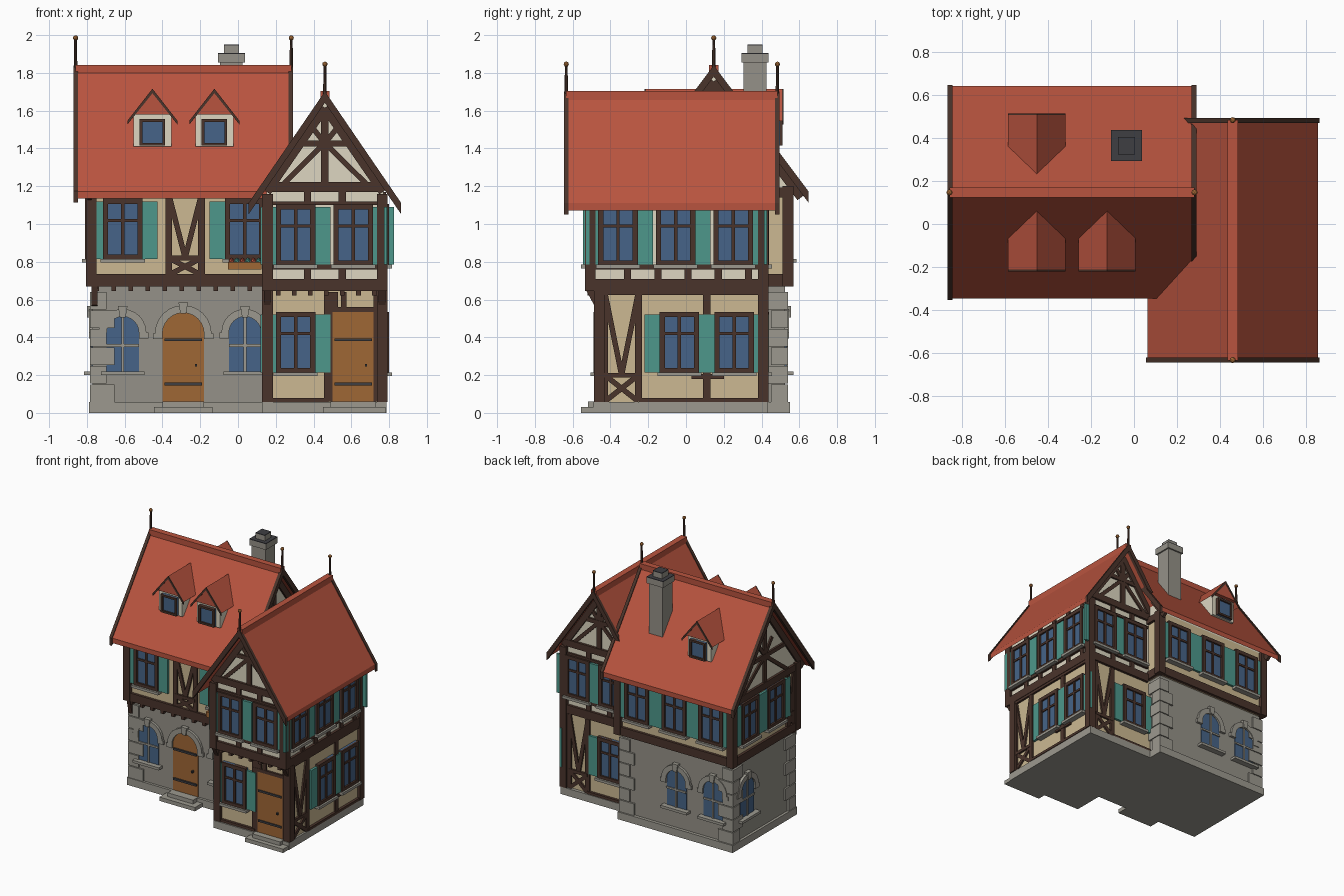
import bpy, bmesh, math
from mathutils import Matrix, Vector

if "Cube" in bpy.data.objects:
    bpy.data.objects.remove(bpy.data.objects["Cube"])

def lin(h):
    c = [int(h[i:i + 2], 16) / 255 for i in (0, 2, 4)]
    return [x / 12.92 if x < .04 else ((x + .055) / 1.055) ** 2.4 for x in c] + [1]

COL = dict(stone="959188", trim="9C998F", cream="DDD6C1", tan="CCB992", timber="4A342B",
           roof="B9543F", teal="4D978B", wood="9F6735", glass="466488", iron="3E3E42")
MATS = {}
for k, h in COL.items():
    MATS[k] = bpy.data.materials.new(k)
    MATS[k].diffuse_color = lin(h)
parts = {}

def bm_for(part, mat):
    return parts.setdefault(part, (bmesh.new(), mat))[0]

# A wall frame is (axis along the wall, wall position, outward sign)
def prism(part, mat, F, pts, d0, d1):
    bm, (ax, pos, s) = bm_for(part, mat), F
    def P(u, z, d):
        return (u, pos + s * d, z) if ax == 'x' else (pos + s * d, u, z)
    a = [bm.verts.new(P(u, z, d0)) for u, z in pts]
    b = [bm.verts.new(P(u, z, d1)) for u, z in pts]
    n = len(pts)
    new = [bm.faces.new(a), bm.faces.new(b[::-1])]
    new += [bm.faces.new((a[i], b[i], b[(i + 1) % n], a[(i + 1) % n])) for i in range(n)]
    bmesh.ops.recalc_face_normals(bm, faces=new)

def rect(part, mat, F, u0, u1, z0, z1, d0, d1):
    prism(part, mat, F, [(u0, z0), (u1, z0), (u1, z1), (u0, z1)], d0, d1)

def box(part, mat, x0, x1, y0, y1, z0, z1):
    rect(part, mat, ('x', 0, 1), x0, x1, z0, z1, y0, y1)

def beam(F, p, q, w=.028, d=.013):
    p, q = Vector(p), Vector(q)
    t = (q - p).normalized() * w / 2
    n = Vector((-t.y, t.x))
    prism("timber_frame", "timber", F, [p + n, q + n, q - n, p - n], -.005, d)

def stud(F, u, z0, z1, w=.038):
    rect("timber_frame", "timber", F, u - w / 2, u + w / 2, z0, z1, -.005, .014)

def rail(F, u0, u1, z0, z1, d=.016):
    rect("timber_frame", "timber", F, u0, u1, z0, z1, -.005, d)

def window(F, u, z0, w=.21, h=.325, shutters="", t=.028):
    a, z1 = w / 2, z0 + h
    rect("window_glass", "glass", F, u - a, u + a, z0, z1, 0, .016)
    for s in (-1, 1):
        rect("window_frames", "timber", F, u + s * a, u + s * (a - t), z0, z1, 0, .03)
    for z in (z0, z1 - t):
        rect("window_frames", "timber", F, u - a + t, u + a - t, z, z + t, 0, .03)
    if h > .2:
        rect("window_frames", "timber", F, u - .009, u + .009, z0 + t, z1 - t, 0, .024)
        rect("window_frames", "timber", F, u - a + t, u + a - t, z0 + h * .62, z0 + h * .62 + .016, 0, .024)
        rect("window_sills", "trim", F, u - a - .012, u + a + .012, z0 - .015, z0 + .005, 0, .045)
    for c in shutters:
        s = -1 if c == '-' else 1
        rect("shutters", "teal", F, u + s * a, u + s * (a + .08), z0 + .005, z1 - .015, .002, .02)

def arc(u, zs, r, n=12):
    return [(u + r * math.cos(math.pi * i / n), zs + r * math.sin(math.pi * i / n)) for i in range(n + 1)]

def arch(F, u, z0, r, zs, kind):
    mat = "glass" if kind == "window" else "wood"
    prism("arched_" + kind, mat, F, [(u - r, z0), (u + r, z0)] + arc(u, zs, r), -.01, .006)
    ring = arc(u, zs, r + .04) + arc(u, zs, r)[::-1]
    prism("arch_surrounds", "trim", F, ring, 0, .02)
    for s in (-1, 1):
        rect("arch_surrounds", "trim", F, u + s * r, u + s * (r + .05), zs - .03, zs, 0, .02)
    zt = zs + r
    prism("keystones", "trim", F, [(u - .015, zt - .005), (u + .015, zt - .005),
          (u + .025, zt + .055), (u - .025, zt + .055)], 0, .03)
    if kind == "window":
        rect("arch_bars", "trim", F, u - .007, u + .007, z0, zt, 0, .014)
        rect("arch_bars", "trim", F, u - r, u + r, zs - .075, zs - .061, 0, .014)
        rect("window_sills", "trim", F, u - r - .03, u + r + .03, z0 - .015, z0 + .005, 0, .045)

def door_fittings(F, u):
    for z in (.145, .38):
        rect("door_straps", "iron", F, u - .1, u + .1, z, z + .015, 0, .02)
    rect("door_handles", "iron", F, u + .062, u + .074, .245, .26, 0, .03)

def brace_panel(F, u0, u1, z0, zr, z1):
    m = (u0 + u1) / 2
    for u, v in ((u0, u1), (u1, u0)):
        stud(F, u, z0, z1, .036)
        beam(F, (u, z1), (m, zr))
        beam(F, (u, z0), (v, zr))
    rail(F, u0, u1, zr - .012, zr + .012)

def storey(F, u0, u1, zb, wins, zw, studs=()):
    # bottom beam, windows, and for the wing a sill rail with short studs
    rail(F, u0, u1, zb, zb + .065 if zb > .3 else zb + .02, .02)
    for u, sh in wins:
        window(F, u, zw, shutters=sh)
    if studs:
        rail(F, u0, u1, zw - .02, zw + .005)
        rail(F, u0, u1, zw + .32, zw + .34)
    for u in studs:
        stud(F, u, zb, zw)
        stud(F, u, zw + .32, zw + .39)

def gable(F, c, zb, h, top, k):
    rail(F, c - h, c + h, zb, zb + .052, .02)
    stud(F, c, zb, top - .03, .04)
    zc = zb + .24
    hc = (top - zc) / k
    rail(F, c - hc, c + hc, zc, zc + .032)
    for s in (-1, 1):
        beam(F, (c + s * (top - zb) / k, zb), (c, top), .045, .018)
        beam(F, (c + s * .02, zc), (c + s * h * .72, zb + .045))
        beam(F, (c + s * .01, zc + .03), (c + s * .09, zc + .13))

def roof(name, F, c, h, zr, ze, d0, d1):
    def slab(s, t, up, e):
        dz = e * (zr - ze) / h
        return [(c, zr + up), (c + s * (h + e), ze - dz + up), (c + s * (h + e), ze - dz + up - t), (c, zr + up - t)]
    for s in (-1, 1):
        prism(name + "_roof", "roof", F, slab(s, .038, 0, 0), d0 + .015, d1 - .015)
        for a in (d0, d1 - .024):
            prism(name + "_bargeboards", "timber", F, slab(s, .06, .01, .006), a, a + .024)
    rect(name + "_ridge_cap", "roof", F, c - .024, c + .024, zr - .05, zr + .012, d0 + .01, d1 - .01)

def finial(x, y, z0, z1):
    bmesh.ops.create_cone(bm_for("finial_rods", "timber"), cap_ends=True, segments=8, radius1=.01, radius2=.007,
        depth=z1 - z0, matrix=Matrix.Translation((x, y, (z0 + z1) / 2)))
    bmesh.ops.create_icosphere(bm_for("finial_balls", "wood"), subdivisions=2, radius=.014,
        matrix=Matrix.Translation((x, y, z1)))

# Plinth and steps
box("plinth", "trim", -.79, .21, -.25, .55, 0, .058)
box("plinth", "trim", .13, .785, -.49, .435, 0, .058)
box("door_steps", "trim", -.445, -.135, -.34, -.2, 0, .03)
box("door_steps", "trim", -.4, -.18, -.3, -.2, .03, .06)
box("door_steps", "trim", .45, .78, -.555, -.4, 0, .03)
box("door_steps", "trim", .49, .73, -.52, -.4, .03, .06)

# Wall bodies
box("main_stone_storey", "stone", -.77, .19, -.23, .525, .05, .69)
box("main_upper_storey", "tan", -.78, .205, -.245, .54, .67, 1.2)
box("wing_ground_storey", "tan", .15, .77, -.46, .41, .05, .66)
box("wing_upper_storey", "cream", .15, .77, -.51, .41, .65, 1.15)
MC, WC = .147, .46
prism("main_gable_wall", "cream", ('y', 0, 1), [(MC - .39, 1.16), (MC + .39, 1.16), (MC + .39, 1.26), (MC, 1.785), (MC - .39, 1.26)], -.781, .206)
prism("wing_gable_wall", "cream", ('x', 0, 1), [(WC - .31, 1.1), (WC + .31, 1.1), (WC + .31, 1.19), (WC, 1.645), (WC - .31, 1.19)], -.511, .411)

# Frames for every wall
MF, MB, ML, MR = ('x', -.245, -1), ('x', .54, 1), ('y', -.78, -1), ('y', .205, 1)
GF, GB, GL = ('x', -.23, -1), ('x', .525, 1), ('y', -.77, -1)
WF, WB, WR, WL = ('x', -.51, -1), ('x', .41, 1), ('y', .77, 1), ('y', .15, -1)
WGF = ('x', -.46, -1)

# Stone storey: arched openings, door and quoins
for F, u in ((GF, -.61), (GF, .037), (GB, -.61), (GB, -.29), (GL, .35)):
    arch(F, u, .215, .085, .425, "window")
arch(GF, -.29, .06, .11, .42, "door")
door_fittings(GF, -.29)
for x, sx, y, sy in ((-.77, -1, -.23, -1), (-.77, -1, .525, 1), (.19, 1, .525, 1)):
    for i in range(6):
        lx, ly = (.115, .075) if i % 2 == 0 else (.075, .115)
        xs = sorted((x + sx * .014, x - sx * lx))
        ys = sorted((y + sy * .014, y - sy * ly))
        box("quoins", "trim", *xs, *ys, .058 + i * .098, .15 + i * .098)

# Main upper storey
storey(MF, -.8, .2, .67, [(-.61, "-+"), (.035, "-+")], .81)
brace_panel(MF, -.367, -.193, .73, .82, 1.16)
storey(MB, -.8, .22, .67, [(-.61, "-+"), (-.29, "-+"), (.035, "-+")], .81)
storey(ML, -.26, .55, .67, [(.35, "-+"), (.03, "-+")], .81)
brace_panel(ML, -.21, -.14, .73, .82, 1.15)
for x in (-.806, .175):
    for y in (-.272, .512):
        box("main_corner_posts", "timber", x, x + .056, y, y + .056, .67, 1.2)
rail(MR, .4, .55, .67, .735)
for F in (ML, MR):
    gable(F, MC, 1.14, .385, 1.755, 1.333)
for i in range(11):
    rect("joist_ends", "timber", MF, -.76 + i * .09, -.735 + i * .09, .645, .672, -.04, .016)
prism("jetty_brackets", "timber", ('y', 0, 1), [(-.22, .55), (-.25, .57), (-.272, .67), (-.22, .67)], -.775, -.745)

# Wing upper storey
thirds = (.368, .552)
storey(WF, .14, .78, .645, [(.305, "-+"), (.61, "+")], .78, thirds)
storey(WB, .22, .78, .645, [(.35, "+"), (.64, "+")], .78, thirds)
storey(WR, -.52, .42, .645, [(-.36, "-+"), (-.055, "+"), (.25, "+")], .78, [-.309 + i * .16 for i in range(5)])
storey(WL, -.52, -.25, .645, [], .78)
for x in (.128, .735):
    for y0, y in ((-.536, -.486), (.38, .38)):
        box("wing_corner_posts", "timber", x, x + .057, y0, y0 + .056, .645, 1.16)
        box("wing_corner_posts", "timber", x, x + .057, y, y + .056, .058, .65)
    prism("jetty_brackets", "timber", ('y', 0, 1), [(-.47, .55), (-.486, .57), (-.53, .65), (-.47, .65)], x + .01, x + .045)
for F in (WF, WB):
    gable(F, WC, 1.17, .30, 1.615, 1.45)
for i in range(7):
    rect("joist_ends", "timber", WF, .2 + i * .085, .225 + i * .085, .622, .65, -.06, .012)

# Wing ground storey
storey(WGF, .14, .48, .058, [(.305, "-+")], .21)
stud(WGF, .478, .06, .64, .045)
stud(WGF, .733, .06, .64, .03)
rail(WGF, .46, .77, .535, .56)
for u in (.515, .56):
    stud(WGF, u, .55, .64, .03)
rect("wing_door", "wood", WGF, .5, .72, .06, .535, 0, .012)
door_fittings(WGF, .61)
storey(WR, -.25, .42, .058, [(-.035, "-+"), (.255, "+")], .21)
brace_panel(WR, -.43, -.252, .06, .2, .64)
stud(WR, .11, .06, .64)
rail(WR, .03, .2, .18, .205)
storey(WB, .2, .56, .058, [(.36, "-+")], .21)
brace_panel(WB, .56, .72, .06, .2, .64)
rail(WR, -.48, .42, .625, .65)
storey(WL, -.47, -.25, .058, [], .21)

# Roofs and finials
roof("main", ('y', 0, 1), MC, .495, 1.83, 1.172, -.87, .292)
roof("wing", ('x', 0, 1), WC, .398, 1.692, 1.11, -.645, .495)
for x in (-.86, .282):
    finial(x, MC, 1.8, 1.985)
for y in (-.634, .484):
    finial(WC, y, 1.66, 1.846)

# Dormers: two in front, one behind
for u, F in ((-.453, ('x', MC, -1)), (-.125, ('x', MC, -1)), (-.453, ('x', MC, 1))):
    rect("dormer_walls", "cream", F, u - .1, u + .1, 1.41, 1.58, .1, .335)
    prism("dormer_roofs", "roof", F, [(u - .133, 1.545), (u - .1, 1.58), (u + .1, 1.58), (u + .133, 1.545), (u, 1.715)], .04, .365)
    window((F[0], F[1] + F[2] * .335, F[2]), u, 1.415, .135, .14, t=.015)
    for s in (-1, 1):
        prism("dormer_bargeboards", "timber", F, [(u, 1.716), (u + s * .133, 1.546), (u + s * .133, 1.526), (u, 1.692)], .36, .368)

# Chimney with dark topped cap
cx, cy = -.035, .365
for r, z0, z1 in ((.06, 1.4, 1.86), (.072, 1.855, 1.9), (.04, 1.9, 1.945)):
    box("chimney", "stone", cx - r, cx + r, cy - r, cy + r, z0, z1)
    if z0 > 1.5:
        box("chimney_top_plates", "iron", cx - r, cx + r, cy - r, cy + r, z1, z1 + .005)

# Flower box under the right-hand main window
rect("flower_box", "wood", MF, -.052, .125, .758, .798, .02, .08)
for i in range(6):
    bmesh.ops.create_icosphere(bm_for("flower_leaves" if i % 2 else "flowers", "teal" if i % 2 else "roof"),
        subdivisions=1, radius=.016, matrix=Matrix.Translation((-.035 + i * .029, -.295, .805)))

# Turn each collected part into an object
for name, (bm, mat) in parts.items():
    me = bpy.data.meshes.new(name)
    bm.to_mesh(me)
    bm.free()
    me.materials.append(MATS[mat])
    bpy.context.collection.objects.link(bpy.data.objects.new(name, me))

for m in bpy.data.materials:
    if m.users and not m.is_grease_pencil:
        m.use_nodes = True
        m.node_tree.nodes["Principled BSDF"].inputs["Base Color"].default_value = m.diffuse_color
